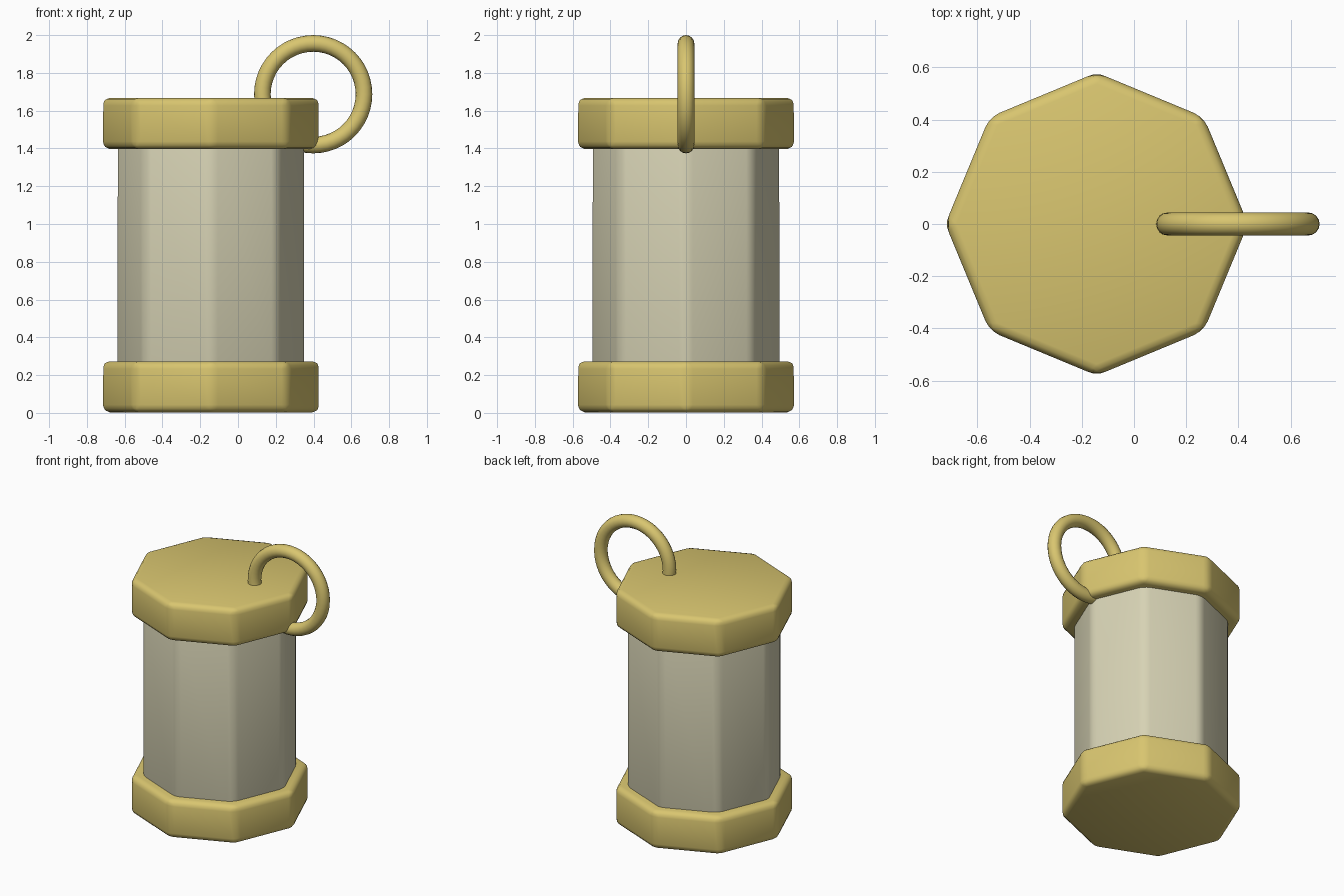
import bpy
from math import radians

cube = bpy.data.objects.get("Cube")
if cube:
    bpy.data.objects.remove(cube, do_unlink=True)

AXIS_X = -0.143


def make_material(name, color):
    mat = bpy.data.materials.new(name)
    mat.use_nodes = True
    mat.diffuse_color = color
    mat.node_tree.nodes["Principled BSDF"].inputs["Base Color"].default_value = color
    return mat


gold = make_material("gold", (0.69, 0.56, 0.16, 1))
ivory = make_material("ivory", (0.68, 0.65, 0.46, 1))


def octagon(name, radius, bottom, top, mat, bevel):
    """Eight-sided prism with a corner on each axis and rounded edges."""
    bpy.ops.mesh.primitive_cylinder_add(
        vertices=8, radius=radius, depth=top - bottom,
        location=(AXIS_X, 0, (bottom + top) / 2))
    obj = bpy.context.object
    obj.name = name
    obj.data.materials.append(mat)
    mod = obj.modifiers.new("rounded_edges", "BEVEL")
    mod.width = bevel
    mod.segments = 3
    mod.limit_method = "ANGLE"
    mod.angle_limit = radians(30)
    bpy.ops.object.shade_smooth()
    return obj


# Body and its two caps
octagon("body", 0.503, 0.15, 1.52, ivory, 0.04)
octagon("bottom_cap", 0.58, 0.003, 0.273, gold, 0.04)
octagon("top_cap", 0.58, 1.397, 1.667, gold, 0.04)

# Hanging ring, passing through the rim of the top cap
bpy.ops.mesh.primitive_torus_add(
    major_segments=48, minor_segments=16, major_radius=0.269, minor_radius=0.044,
    location=(0.398, 0, 1.687), rotation=(radians(90), 0, 0))
ring = bpy.context.object
ring.name = "hanging_ring"
ring.data.materials.append(gold)
bpy.ops.object.shade_smooth()
